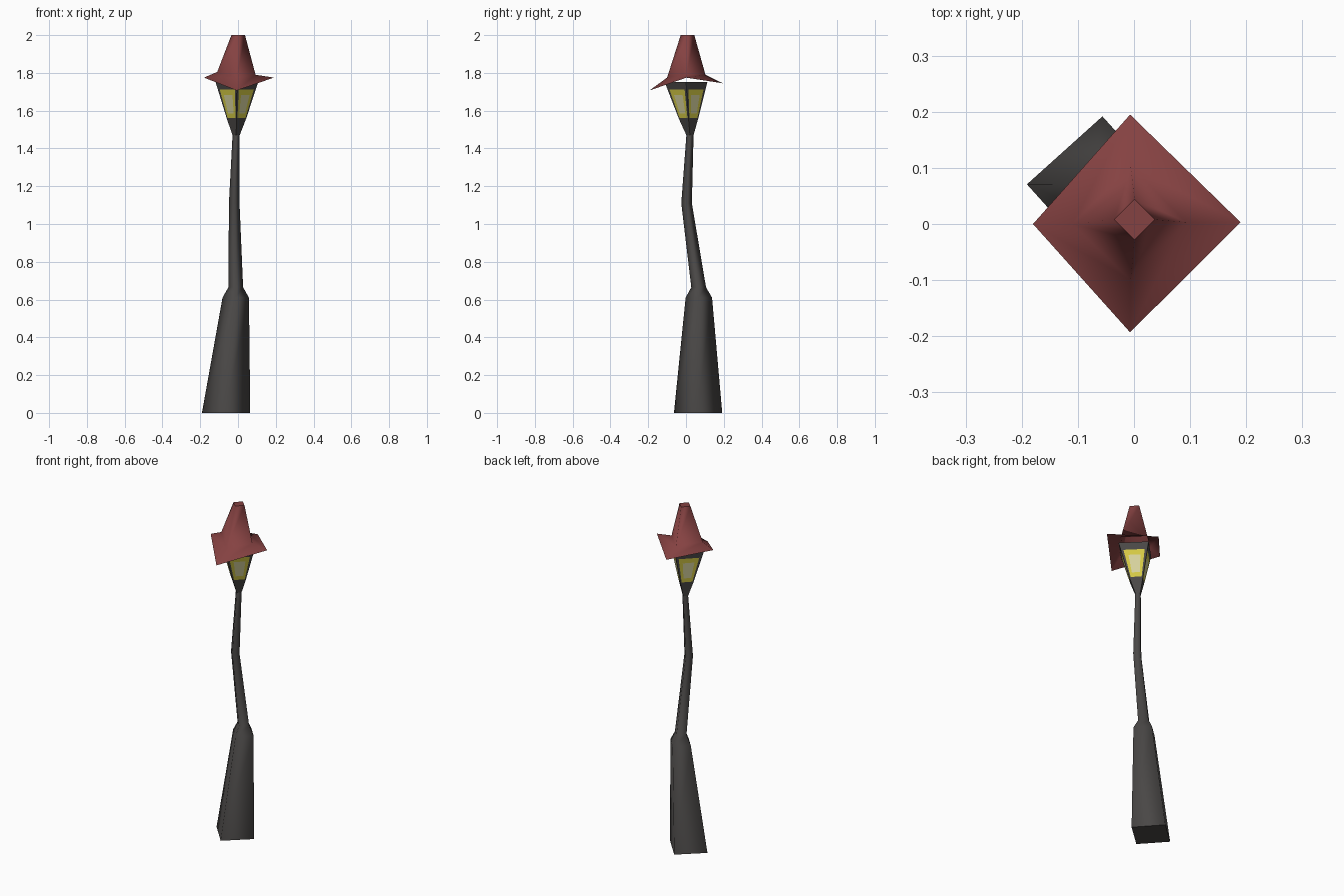
import bpy, bmesh, math
from mathutils import Vector

if "Cube" in bpy.data.objects:
    bpy.data.objects.remove(bpy.data.objects["Cube"])


def material(name, rgb):
    m = bpy.data.materials.new(name)
    m.diffuse_color = (*rgb, 1)
    m.use_nodes = True
    m.node_tree.nodes["Principled BSDF"].inputs["Base Color"].default_value = m.diffuse_color
    return m


IRON = material("dark iron", (0.068, 0.064, 0.062))
ROOF = material("red roof", (0.235, 0.054, 0.054))
YELLOW = material("yellow glass", (0.66, 0.59, 0.06))
PALE = material("pale glass", (0.68, 0.65, 0.34))


def ring(cx, cy, r, z, turn=0):
    """Four corners of a diamond section: right, back, left, front."""
    return [Vector((cx + r * math.cos(a), cy + r * math.sin(a), z))
            for a in (math.radians(turn + 90 * i) for i in range(4))]


def finish(name, bm, mats, smooth):
    bmesh.ops.remove_doubles(bm, verts=bm.verts, dist=1e-5)
    bmesh.ops.recalc_face_normals(bm, faces=bm.faces)
    for f in bm.faces:
        f.smooth = smooth and len(f.verts) == 4 and abs(f.normal.z) < 0.99
    me = bpy.data.meshes.new(name)
    bm.to_mesh(me)
    bm.free()
    for m in mats:
        me.materials.append(m)
    ob = bpy.data.objects.new(name, me)
    bpy.context.collection.objects.link(ob)
    return ob


def loft(name, rings, mat, cap_bottom=True, cap_top=True):
    bm = bmesh.new()
    loops = [[bm.verts.new(p) for p in r] for r in rings]
    for a, b in zip(loops, loops[1:]):
        for i in range(4):
            j = (i + 1) % 4
            bm.faces.new((a[i], a[j], b[j], b[i]))
    if cap_bottom:
        bm.faces.new(loops[0][::-1])
    if cap_top:
        bm.faces.new(loops[-1])
    return finish(name, bm, [mat], True)


# Leaning base and crooked post, one continuous skin
loft("post", [
    ring(-0.063, 0.064, 0.128, 0, -3),
    ring(-0.012, 0.068, 0.070, 0.61, -3),
    ring(-0.012, 0.067, 0.039, 0.665, -2),
    ring(-0.020, 0.003, 0.028, 1.11),
    ring(-0.010, 0.021, 0.019, 1.47),
], IRON)

# Lantern: each side is cut into a grid, and panes are coloured by cell
foot = ring(-0.010, 0.021, 0.019, 1.47)
low = ring(-0.008, 0.013, 0.052, 1.56)
high = ring(-0.006, 0.000, 0.113, 1.752)
us = [0, 0.1, 0.25, 0.75, 0.9, 1]
vs = [0, 0.13, 0.64, 0.79, 1]
bm = bmesh.new()
for i in range(4):
    j = (i + 1) % 4

    def point(u, v):
        return low[i].lerp(low[j], u).lerp(high[i].lerp(high[j], u), v)

    for a in range(5):
        u0, u1 = us[a], us[a + 1]
        bm.faces.new([bm.verts.new(p) for p in (
            foot[i].lerp(foot[j], u0), foot[i].lerp(foot[j], u1),
            point(u1, 0), point(u0, 0))])
        for b in range(4):
            f = bm.faces.new([bm.verts.new(point(u, v)) for u, v in (
                (u0, vs[b]), (u1, vs[b]), (u1, vs[b + 1]), (u0, vs[b + 1]))])
            if 0 < a < 4 and b < 3:
                f.material_index = 2 if (a == 2 and b == 1) else 1
bmesh.ops.remove_doubles(bm, verts=bm.verts, dist=1e-5)
bmesh.ops.holes_fill(bm, edges=[e for e in bm.edges if e.is_boundary], sides=0)
finish("lantern", bm, [IRON, YELLOW, PALE], False)

# Bent hat-like roof: drooping brim, neck and blunt tip, open underneath
brim = [Vector(p) for p in ((0.190, 0.003, 1.775), (-0.007, 0.195, 1.745),
                            (-0.180, 0.000, 1.775), (-0.007, -0.193, 1.707))]
neck = [Vector(p) for p in ((0.093, 0.003, 1.790), (-0.006, 0.103, 1.790),
                            (-0.110, 0.000, 1.805), (-0.006, -0.100, 1.775))]
loft("roof", [brim, neck, ring(0.001, 0.008, 0.036, 2.0)], ROOF, cap_bottom=False)
